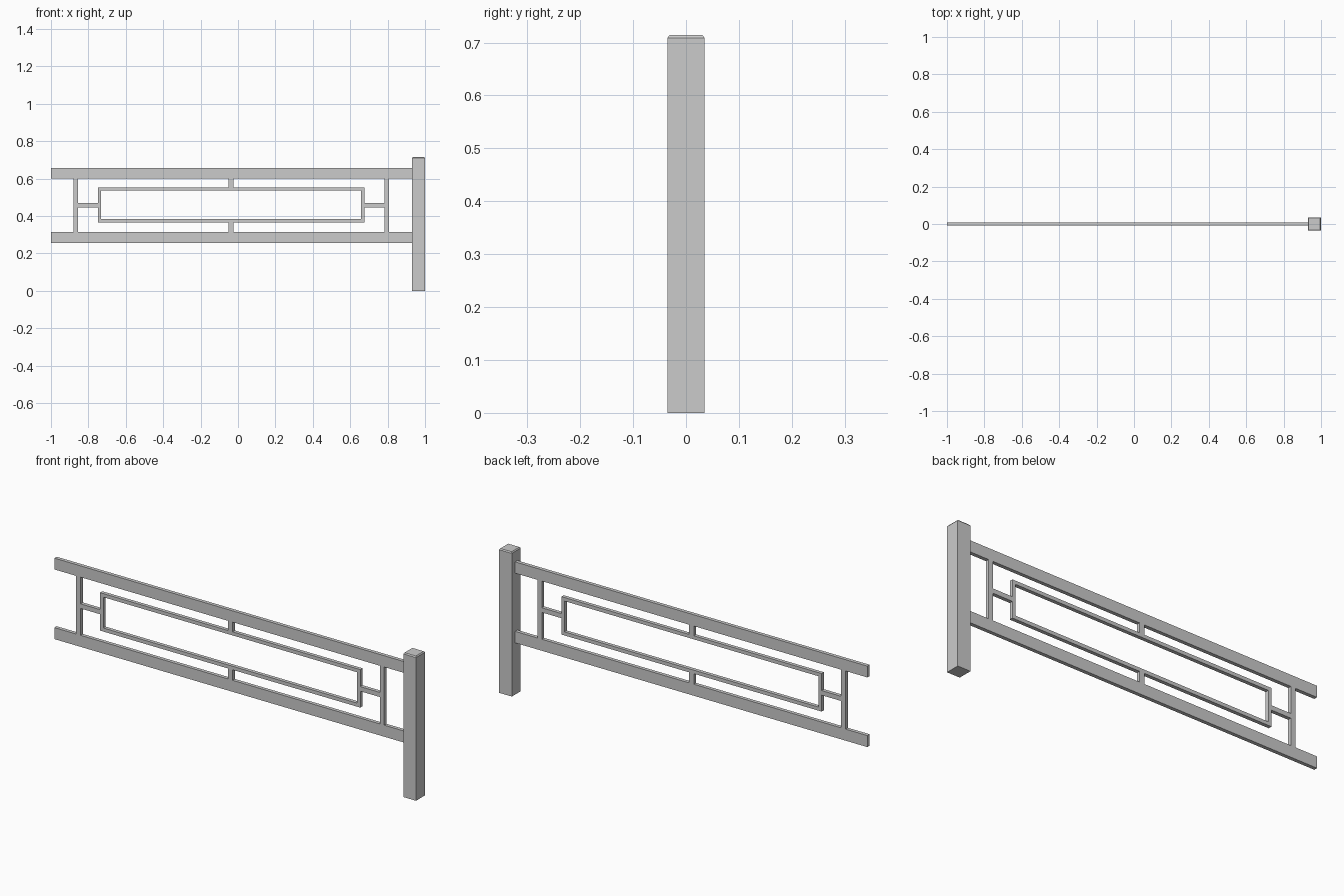
import bpy, bmesh

if "Cube" in bpy.data.objects:
    bpy.data.objects.remove(bpy.data.objects["Cube"])

T = 0.018      # panel depth in y
CX = -0.0365   # middle of the panel in x


def finish(name, bm):
    bmesh.ops.recalc_face_normals(bm, faces=bm.faces)
    mesh = bpy.data.meshes.new(name)
    bm.to_mesh(mesh)
    bm.free()
    obj = bpy.data.objects.new(name, mesh)
    bpy.context.collection.objects.link(obj)
    return obj


def box_bm(x0, x1, z0, z1, depth):
    bm = bmesh.new()
    bmesh.ops.create_cube(bm, size=1)
    for v in bm.verts:
        v.co.x = x1 if v.co.x > 0 else x0
        v.co.y *= depth
        v.co.z = z1 if v.co.z > 0 else z0
    return bm


def box(name, x0, x1, z0, z1, depth=T):
    return finish(name, box_bm(x0, x1, z0, z1, depth))


# Square post with a small chamfered top
bm = box_bm(0.93, 1.0, 0, 0.709, 0.07)
bm.faces.ensure_lookup_table()
top = max(bm.faces, key=lambda f: f.calc_center_median().z)
bmesh.ops.inset_region(bm, faces=[top], thickness=0.006, depth=0.0055)
finish("post", bm)

# Long horizontal rails
box("top_rail", -1, 0.93, 0.601, 0.657)
box("bottom_rail", -1, 0.93, 0.256, 0.313)

# Uprights and side links, mirrored about the panel middle
for side, s in (("left", -1), ("right", 1)):
    for part, a, b, z0, z1 in (("upright", 0.82, 0.844, 0.313, 0.601),
                               ("side_link", 0.713, 0.82, 0.446, 0.469)):
        x0, x1 = sorted((CX + s * a, CX + s * b))
        box(f"{side}_{part}", x0, x1, z0, z1)

# Short links from the frame to the rails
box("upper_link", CX - 0.013, CX + 0.013, 0.553, 0.601)
box("lower_link", CX - 0.013, CX + 0.013, 0.313, 0.365)

# Rectangular inner frame: inset a rectangle, drop the middle, give it depth
bm = bmesh.new()
w = 0.713
face = bm.faces.new([bm.verts.new((CX + x * w, -T / 2, z)) for x, z in
                     ((-1, 0.365), (1, 0.365), (1, 0.553), (-1, 0.553))])
bm.normal_update()
bmesh.ops.inset_region(bm, faces=[face], thickness=0.025, use_boundary=True)
bmesh.ops.delete(bm, geom=[face], context='FACES')
res = bmesh.ops.extrude_face_region(bm, geom=bm.faces[:], use_keep_orig=True)
for g in res["geom"]:
    if isinstance(g, bmesh.types.BMVert):
        g.co.y = T / 2
finish("inner_frame", bm)
